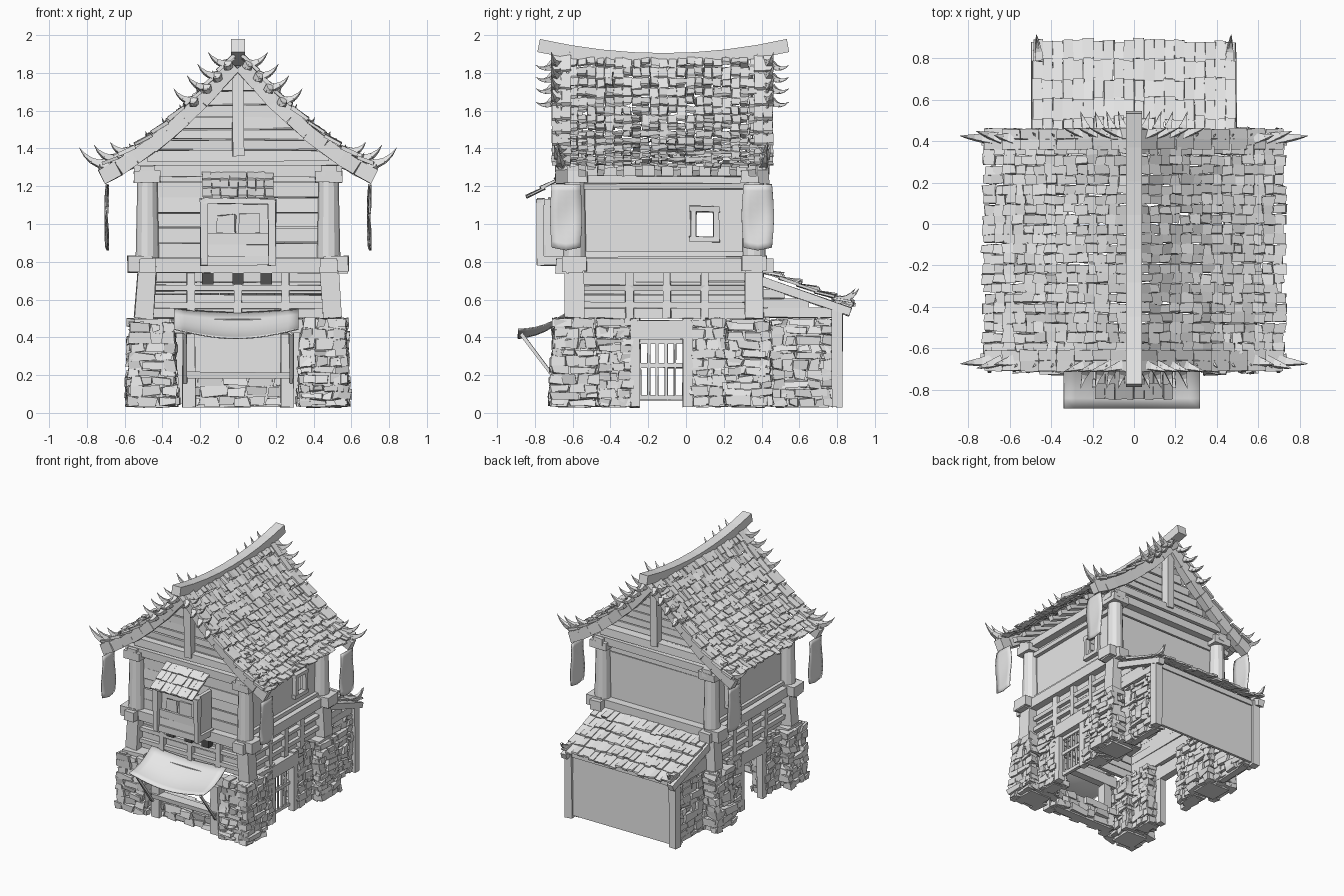
import bpy, bmesh, math, random
from mathutils import Vector

random.seed(4)
if "Cube" in bpy.data.objects:
    bpy.data.objects.remove(bpy.data.objects["Cube"])

# Main sizes of the house frame
FRONT, BACK, SIDE = -.59, .36, .48
GROUND, STONE_TOP, FLOOR, EAVE = .03, .5, .78, 1.28
LEAN_BACK, BAY = .8, -.77
ROUGH = .004
UPRIGHT = (0, 1, 0)
SIDES = (-1, 1)
jitter = random.uniform


def material(name, value):
    mat = bpy.data.materials.new(name)
    mat.use_nodes = True
    colour = (value, value, value, 1)
    mat.diffuse_color = colour
    mat.node_tree.nodes["Principled BSDF"].inputs["Base Color"].default_value = colour
    return mat


GREY = material("plain grey", .8)
DARK = material("dark grey", .08)


def finish(name, bm, mat=GREY):
    bmesh.ops.recalc_face_normals(bm, faces=bm.faces)
    mesh = bpy.data.meshes.new(name)
    bm.to_mesh(mesh)
    bm.free()
    mesh.materials.append(mat)
    obj = bpy.data.objects.new(name, mesh)
    bpy.context.collection.objects.link(obj)
    return obj


def solid(bm, points, rough):
    # six-sided solid from eight corners, ordered like binary counting
    verts = [bm.verts.new(Vector(p) + Vector([jitter(-rough, rough) for axis in "xyz"])) for p in points]
    for ring in ("0132", "4675", "0451", "2376", "0264", "1573"):
        bm.faces.new([verts[int(corner)] for corner in ring])


def box(bm, xs, ys, zs, rough=ROUGH):
    solid(bm, [(x, y, z) for x in xs for y in ys for z in zs], rough)


def beam(bm, start, end, width, height, taper=1, up=(0, 0, 1), rough=ROUGH):
    start, end = Vector(start), Vector(end)
    across = (end - start).cross(Vector(up)).normalized() * width / 2
    rise = across.cross(end - start).normalized() * height / 2
    solid(bm, [p + (across * s + rise * t) * size
               for p, size in ((start, 1), (end, taper)) for s in SIDES for t in SIDES], rough)


def around(centre, radius):
    return centre - radius, centre + radius


def span(side, inner, outer):
    return sorted((side * inner, side * outer))


def post(bm, x, y, low, high, width):
    box(bm, around(x, width / 2), around(y, width / 2), (low, high))


def across(bm, half, y, z, width, height):
    beam(bm, (-half, y, z), (half, y, z), width, height)


def ring(bm, inset, overhang, z, width, height):
    # horizontal timbers around all four sides of the house
    half = SIDE - inset
    for y in (FRONT + inset, BACK - inset):
        across(bm, half + overhang, y, z, width, height)
    for x in (-half, half):
        beam(bm, (x, FRONT + inset - overhang, z), (x, BACK - inset + overhang, z), width, height)


def horn(bm, base, direction, length, width):
    # tapered spike that sweeps outward and turns up
    point, heading, steps = Vector(base), Vector(direction).normalized(), 4
    for i in range(steps):
        tip = point + heading * length / steps
        size = width * (1 - i / steps)
        beam(bm, point, tip, size, size, (steps - i - .9) / (steps - i), (.1, .2, 1), 0)
        point, heading = tip, (heading + Vector((0, 0, .4))).normalized()


def sheet(name, shape, columns, rows):
    bm = bmesh.new()
    bmesh.ops.create_grid(bm, x_segments=columns, y_segments=rows, size=.5)
    for vert in bm.verts:
        vert.co = shape(vert.co.x + .5, vert.co.y + .5)
    obj = finish(name, bm)
    for face in obj.data.polygons:
        face.use_smooth = True
    obj.modifiers.new("thickness", "SOLIDIFY").thickness = .006


def stones(bm, xs, ys, top, batter=0):
    # solid core wrapped with courses of rough stones
    core, gap = .025, .003
    box(bm, (xs[0] + core, xs[1] - core), (ys[0] + core, ys[1] - core), (GROUND, top - gap))
    low = GROUND
    while low < top - core:
        high = min(low + jitter(.035, .06), top)
        flare = batter * (1 - low / top)
        for run, faces, along_x in ((xs, ys, True), (ys, xs, False)):
            for edge, side in zip(faces, SIDES):
                at, stop = run[0] - flare, run[1] + flare
                while at < stop - gap:
                    after = min(at + jitter(.05, .15), stop)
                    outer = edge + side * (flare + jitter(-.022, .01))
                    depth = sorted((outer, outer - side * .06))
                    length = (at + gap, after - gap)
                    pair = (length, depth) if along_x else (depth, length)
                    box(bm, *pair, (max(low + gap, GROUND + .01), high - gap), .01)
                    at = after
        low = high


def roof(t):
    # concave slope from the ridge to the eave
    return .02 + .7 * t, 1.88 - .83 * t + .24 * t * t


# Stone corner piles, side walls and counter
bm = bmesh.new()
for s in SIDES:
    for y in (FRONT, BACK - .03):
        stones(bm, span(s, .34, .57), around(y, .11), STONE_TOP, .02)
    for y in (-.38, .12):
        stones(bm, span(s, .37, .51), around(y, .09), STONE_TOP)
    stones(bm, span(s, .37, .47), (BACK + .09, LEAN_BACK - .02), STONE_TOP)
stones(bm, around(0, .28), around(FRONT, .06), .2)
finish("stone_walls", bm)

# Timber storey between the stone base and the main floor
bm = bmesh.new()
for i in range(4):
    ring(bm, .03, 0, STONE_TOP + .03 + i * .065, .03, .06)
for z in (.57, .66):
    ring(bm, 0, -.02, z, .035, .03)
for i in SIDES + (0,):
    for s in SIDES:
        post(bm, s * SIDE, i * .2 - .1, STONE_TOP, FLOOR, .04)
    for y in (FRONT, BACK):
        post(bm, i * .25, y, STONE_TOP, FLOOR, .04)
finish("lower_timber_walls", bm)

# Main beams, square posts and door frames
bm = bmesh.new()
ring(bm, 0, .1, FLOOR, .09, .075)
ring(bm, 0, .07, EAVE, .08, .06)
for y in (FRONT, BACK):
    across(bm, SIDE, y, EAVE + .08, .08, .06)
    for s in SIDES:
        beam(bm, (s * .5, y, STONE_TOP), (s * SIDE, y, FLOOR), .1, .1, up=UPRIGHT)
        post(bm, s * .52, y, FLOOR - .03, FLOOR + .05, .13)
        post(bm, s * SIDE, y, EAVE - .06, EAVE, .14)
for s in SIDES:
    for i in range(10):
        y = i / 10 - .55
        beam(bm, (s * .42, y, EAVE + .09), (s * .66, y, EAVE - .01), .04, .035)
    for y in (-.27, .01):
        post(bm, s * SIDE, y, GROUND, STONE_TOP, .05)
    beam(bm, (s * SIDE, -.29, .44), (s * SIDE, GROUND, .44), .06, .1)
    post(bm, s * .26, FRONT - .05, GROUND, .42, .07)
across(bm, .34, FRONT - .04, .46, .06, .08)
across(bm, .28, FRONT - .06, .2, .08, GROUND)
finish("main_timbers", bm)

# Round upper posts
bm = bmesh.new()
for x in (-SIDE, SIDE):
    for y in (FRONT, BACK):
        made = bmesh.ops.create_cone(bm, cap_ends=True, segments=12, radius1=.062, radius2=.053, depth=.42)
        bmesh.ops.translate(bm, verts=made["verts"], vec=(x, y, (FLOOR + EAVE) / 2))
finish("upper_posts", bm)

# Upper walls: planked front, plain back, and sides with a window opening
bm = bmesh.new()
half, inner_front, inner_back = SIDE - .04, FRONT + .03, BACK - .03
for i in range(7):
    across(bm, half, inner_front + jitter(-.008, .008), FLOOR + .08 + i * .08, .03, .076)
for i in range(3):
    across(bm, half, inner_back, EAVE - .06 + i * .07, .03, .066)
box(bm, (-half, half), around(inner_back, .01), (FLOOR, EAVE - .1), 0)
win_y, win_z = around(.1, .06), around(1, .08)
for s in SIDES:
    xs = around(s * (SIDE - .03), .013)
    box(bm, xs, (inner_front, win_y[0]), (FLOOR, EAVE), 0)
    box(bm, xs, (win_y[1], inner_back), (FLOOR, EAVE), 0)
    box(bm, xs, win_y, (FLOOR, win_z[0]), 0)
    box(bm, xs, win_y, (win_z[1], EAVE), 0)
    for y in win_y:
        post(bm, s * SIDE, y, *win_z, .03)
    for z in win_z:
        beam(bm, (s * SIDE, win_y[0] - .02, z), (s * SIDE, win_y[1] + .02, z), .04, .03)
    for z in (FLOOR + .06, EAVE - .08):
        beam(bm, (s * SIDE, inner_front, z), (s * SIDE, inner_back, z), .03, .03)
finish("upper_walls", bm)

# Plank gables with king post
bm = bmesh.new()
for y, out in ((inner_front, -.05), (inner_back, .05)):
    for i in range(1, 9):
        half, high = roof(i / 10)
        low = roof((i + 1) / 10)[1]
        box(bm, (-half, half), around(y, .012), (low - .02, high - .024))
    post(bm, 0, y + out, EAVE + .08, 1.83, .06)
finish("gables", bm)

# Roof tiles, bargeboards and spikes
tiles, boards, horns = bmesh.new(), bmesh.new(), bmesh.new()
ROWS, COLUMNS, STEPS = 14, 21, 8
for s in SIDES:
    for row in range(ROWS):
        for column in range(COLUMNS):
            x, z = roof(row / ROWS)
            low_x, low_z = roof((row + 1.2) / ROWS + jitter(-.02, .01))
            y = (column + .5) / COLUMNS - .62 + jitter(-ROUGH, ROUGH)
            beam(tiles, (s * x, y, z + ROUGH), (s * low_x, y, low_z + .02 + jitter(-.008, .012)),
                 jitter(.84, 1.05) / COLUMNS, .012, rough=.006)
    for end, y in ((-1, FRONT - .07), (1, BACK + .05)):
        for i in range(STEPS):
            (x, z), (low_x, low_z) = roof(i / STEPS), roof((i + 1) / STEPS)
            beam(boards, (s * x, y, z - .04), (s * low_x, y, low_z - .04), .06, .08)
            for edge in around(y, .025):
                beam(tiles, (s * x, edge, z + .015), (s * low_x, edge, low_z + .03), .05, .018)
            horn(horns, (s * low_x, y, low_z), (s * .6, end * .6, .2), jitter(.04, .07), .02)
        # long upturned spikes at the eave corners
        for t, outward, length in ((.95, .1, .19), (.88, .3, .16), (.8, .2, .12)):
            x, z = roof(t)
            horn(horns, (s * x, y, z + .01), (s, end * outward, 0), length, .05)
        # clustered carved leaves below the ridge ends
        for t in (.04, .12, .2, .3):
            x, z = roof(t)
            horn(horns, (s * x, y + end * .02, z), (s, end * .3, 0), .14, .045)
            horn(horns, (s * x, y + end * .04, z), (s * .3, end, -.8), .11, .04)
finish("roof_tiles", tiles)
finish("bargeboards", boards)
finish("roof_spikes", horns)

# Sagging ridge beam
bm = bmesh.new()
ridge = [(0, .66 * i / 4 - .12, 1.87 + .075 * (i / 4) ** 2) for i in range(-4, 5)]
for start, end in zip(ridge, ridge[1:]):
    beam(bm, start, end, .075, .07, rough=0)
finish("ridge_beam", bm)

# Bay window with a small tiled roof
bm = bmesh.new()
box(bm, around(0, .2), (BAY, FRONT), (FLOOR, FLOOR + .05))
for z in (.86, .92):
    across(bm, .18, BAY + .02, z, .02, .058)
across(bm, .16, BAY + .05, 1.04, .02, .2)
across(bm, .2, BAY, 1.12, .04, .03)
for s in SIDES:
    post(bm, s * .18, BAY, FLOOR, 1.13, .04)
    box(bm, around(s * .17, .01), (BAY, FRONT), (FLOOR, 1.13))
    box(bm, around(s * .06, .05), around(BAY + .03, ROUGH), (.95, 1.05), .008)
for row in range(3):
    for column in range(8):
        x, y, z = (column - 3.5) * .047, -.6 - row * .075, EAVE - row * .045
        beam(bm, (x, y, z), (x, y - .095, z - .045), .045, .014)
finish("bay_window", bm)

# Dark joist ends under the bay
bm = bmesh.new()
for x in (-.16, 0, .15):
    box(bm, around(x, .03), around(FRONT, .04), (.68, .76), 0)
finish("joist_ends", bm, DARK)

# Lean-to frame and tiles at the back
bm = bmesh.new()
box(bm, around(0, .46), around(LEAN_BACK, .01), (.05, .55), 0)
across(bm, .47, LEAN_BACK, .54, .04, .04)
for s in SIDES:
    post(bm, s * .46, LEAN_BACK, GROUND, .56, .06)
    beam(bm, (s * .47, BACK, .71), (s * .47, .87, .535), .05, .05)
    for end, z in ((.78, .53), (.65, .58), (.52, .63)):
        beam(bm, (s * .45, BACK, z), (s * .45, end, z), .03, .05)
    for y in (.79, .81):
        horn(bm, (s * .46, y, .6), (s * .1, 1, 0), .13, .04)
finish("lean_to_frame", bm)
bm = bmesh.new()
for row in range(5):
    for column in range(20):
        x, y, z = (column - 9.5) * .049, .4 + row * .094, .75 - row * .036
        beam(bm, (x, y, z), (x, y + jitter(.1, .12), z - jitter(.015, .035)), jitter(.045, .053), .014)
finish("lean_to_tiles", bm)

# Lattice side door
bm = bmesh.new()
for z in (.08, .25, .38):
    beam(bm, (.46, -.26, z), (.46, 0, z), .025, .025)
for i in range(6):
    post(bm, .46, i * .047 - .245, .07, .39, .014)
finish("lattice_door", bm)

# Cloth awning with struts
sheet("awning", lambda u, v: Vector((.66 * u - .34, -.6 - .29 * v, .55 - .11 * v
      - math.sin(math.pi * u) * (.02 + .03 * v) - .03 * math.sin(math.pi * v))), 12, 6)
bm = bmesh.new()
for x in (-.28, .28):
    beam(bm, (x, -.87, .42), (x, -.68, .16), .018, .018)
finish("awning_struts", bm)

# Hanging banners under the four eave corners
for s, side in zip(SIDES, ("right", "left")):
    for y, end in ((FRONT - .045, "front"), (BACK + .02, "back")):
        sheet(f"{end}_{side}_banner", lambda u, v: Vector((
            s * .695 + .006 * math.sin(6 * v + 3 * u),
            y + (u - .5) * (.15 + .02 * math.sin(math.pi * v)),
            1.21 - .35 * v + .03 * v * abs(u - .5))), 4, 10)
